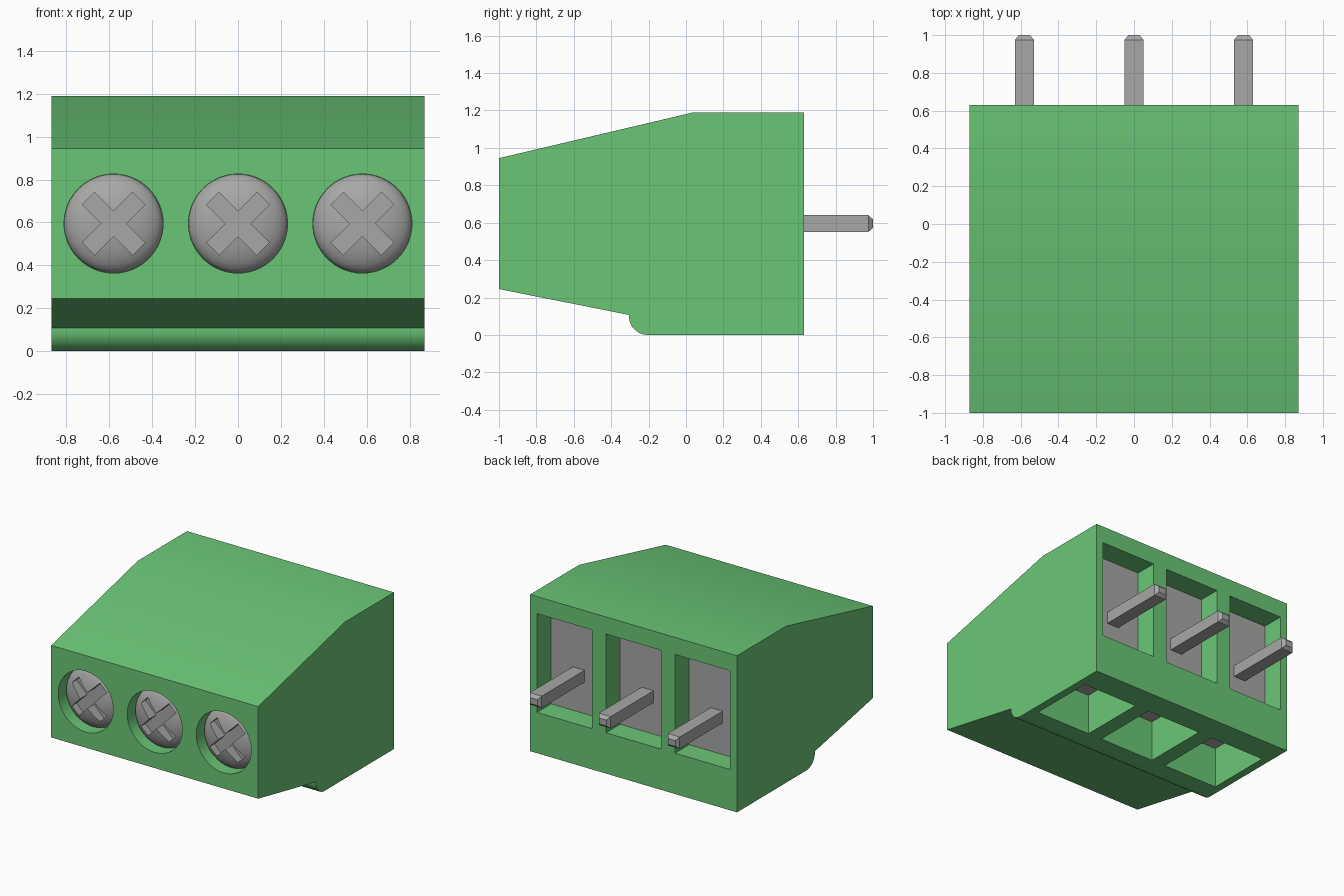
import bpy, bmesh, math
from mathutils import Matrix

cube = bpy.data.objects.get("Cube")
if cube:
    bpy.data.objects.remove(cube, do_unlink=True)


def material(name, rgb):
    m = bpy.data.materials.new(name)
    m.use_nodes = True
    m.diffuse_color = (*rgb, 1)
    bsdf = next(n for n in m.node_tree.nodes if n.type == 'BSDF_PRINCIPLED')
    bsdf.inputs["Base Color"].default_value = (*rgb, 1)
    return m


GREEN = material("green plastic", (0.147, 0.565, 0.183))
METAL = material("grey metal", (0.39, 0.39, 0.385))


def make(name, bm, mat):
    bmesh.ops.recalc_face_normals(bm, faces=bm.faces)
    me = bpy.data.meshes.new(name)
    bm.to_mesh(me)
    bm.free()
    me.materials.append(mat)
    ob = bpy.data.objects.new(name, me)
    bpy.context.collection.objects.link(ob)
    return ob


def box(name, x, y, z, mat, turn=0):
    """Box from (min, max) ranges, turned about its own y axis."""
    bm = bmesh.new()
    mid = [(a + b) / 2 for a, b in (x, y, z)]
    size = [b - a for a, b in (x, y, z)]
    bmesh.ops.create_cube(bm, size=1, matrix=Matrix.Translation(mid)
                          @ Matrix.Rotation(turn, 4, 'Y') @ Matrix.Diagonal((*size, 1)))
    return make(name, bm, mat)


def activate(ob):
    bpy.ops.object.select_all(action='DESELECT')
    ob.select_set(True)
    bpy.context.view_layer.objects.active = ob


def cut(ob, cutters):
    """Subtract each cutter from the object and discard it."""
    activate(ob)
    for c in cutters:
        mod = ob.modifiers.new("cut", 'BOOLEAN')
        mod.operation, mod.solver, mod.object = 'DIFFERENCE', 'EXACT', c
        bpy.ops.object.modifier_apply(modifier=mod.name)
        bpy.data.objects.remove(c, do_unlink=True)


def smooth(ob):
    activate(ob)
    bpy.ops.object.shade_smooth_by_angle(angle=math.radians(30))


POLES = (-0.58, 0.0, 0.58)
ZC = 0.595          # screw and pin height
HALF = 0.231        # half width of every opening
SEAT = -0.89        # depth of the screw holes

# Housing: side profile with a rounded foot, extruded across x
foot = [(-0.205 - 0.1 * math.cos(a), 0.1 - 0.1 * math.sin(a))
        for a in (i * math.pi / 16 for i in range(9))]
profile = [(-1, 0.945), (-1, 0.245), (-0.305, 0.107)] + foot + \
          [(0.63, 0), (0.63, 1.19), (0.04, 1.19)]
bm = bmesh.new()
face = bm.faces.new([bm.verts.new((-0.87, y, z)) for y, z in profile])
ext = bmesh.ops.extrude_face_region(bm, geom=[face])
bmesh.ops.translate(bm, vec=(1.74, 0, 0),
                    verts=[v for v in ext["geom"] if isinstance(v, bmesh.types.BMVert)])
housing = make("housing", bm, GREEN)

# Screw holes, rear windows and wire entries
cutters = []
for x in POLES:
    bm = bmesh.new()
    bmesh.ops.create_cone(bm, cap_ends=True, segments=64, radius1=0.231, radius2=0.231, depth=0.4,
                          matrix=Matrix.Translation((x, SEAT - 0.2, ZC))
                          @ Matrix.Rotation(math.pi / 2, 4, 'X'))
    cutters.append(make("hole_cutter", bm, GREEN))
    span = (x - HALF, x + HALF)
    cutters.append(box("window_cutter", span, (0.45, 0.8), (0.31, 1.06), GREEN))
    cutters.append(box("entry_cutter", span, (-0.08, 0.43), (-0.2, 0.33), GREEN))
cut(housing, cutters)
smooth(housing)

for i, x in enumerate(POLES, 1):
    # Clamp block behind the window and above the wire entry
    box(f"clamp_{i}", (x - 0.235, x + 0.235), (-0.1, 0.46), (0.31, 1.065), METAL)

    # Contact pin with a chamfered tip
    pin = box(f"pin_{i}", (x - 0.05, x + 0.05), (0.44, 0.975), (ZC - 0.045, ZC + 0.045), METAL)
    bm = bmesh.new()
    bm.from_mesh(pin.data)
    bm.faces.ensure_lookup_table()
    tip = max(bm.faces, key=lambda f: f.calc_center_median().y)
    end = bmesh.ops.extrude_discrete_faces(bm, faces=[tip])["faces"][0]
    rim = list(end.verts)
    bm.verts.ensure_lookup_table()
    for v in rim:
        v.co.x = x + (v.co.x - x) * 0.6
        v.co.z = ZC + (v.co.z - ZC) * 0.5
        v.co.y = 1.0
    base = [v for v in bm.verts if abs(v.co.y - 0.975) < 1e-4]
    ring = [e for e in bm.edges if all(v in rim for v in e.verts)
            or all(v in base for v in e.verts)]
    if not any(len(e.link_faces) == 2 and e in ring and e.verts[0] in rim for e in bm.edges):
        bmesh.ops.bridge_loops(bm, edges=ring)
    bmesh.ops.recalc_face_normals(bm, faces=bm.faces)
    bm.to_mesh(pin.data)
    bm.free()

    # Domed screw head with a diagonal cross slot
    bm = bmesh.new()
    bmesh.ops.create_uvsphere(bm, u_segments=48, v_segments=32, radius=1,
                              matrix=Matrix.Translation((x, SEAT, ZC))
                              @ Matrix.Diagonal((0.23, 0.095, 0.23, 1))
                              @ Matrix.Rotation(math.pi / 2, 4, 'X'))
    screw = make(f"screw_{i}", bm, METAL)
    cut(screw, [box("slot_cutter", (x - 0.166, x + 0.166), (-1.2, -0.9),
                    (ZC - 0.041, ZC + 0.041), METAL, t)
                for t in (math.pi / 4, -math.pi / 4)])
    smooth(screw)
